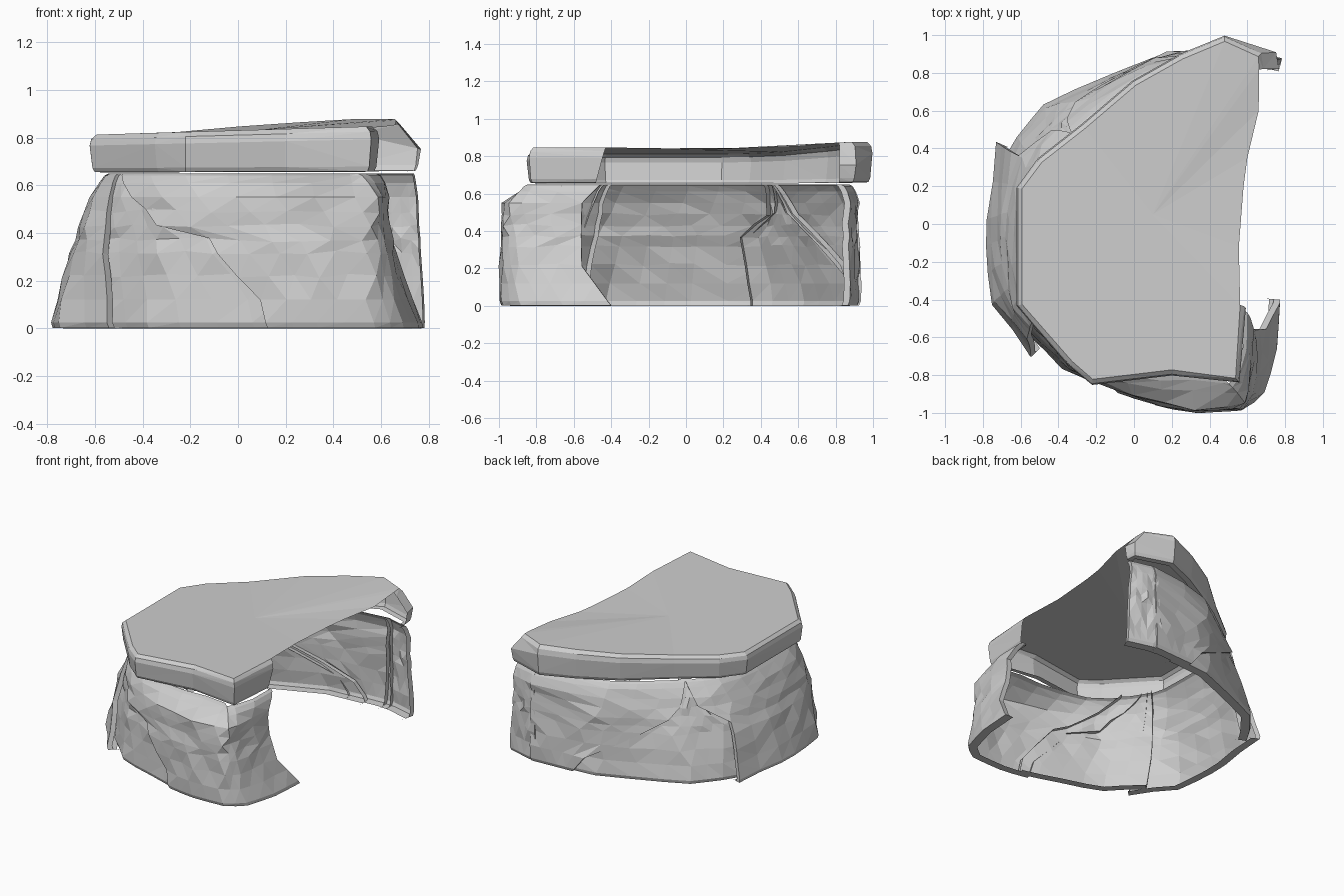
import bpy, bmesh, random
from mathutils import Vector

random.seed(4)
cube = bpy.data.objects.get("Cube")
if cube:
    bpy.data.objects.remove(cube)

stone = bpy.data.materials.new("grey stone")
stone.use_nodes = True
stone.diffuse_color = (0.62, 0.62, 0.62, 1)
bsdf = stone.node_tree.nodes["Principled BSDF"]
bsdf.inputs["Base Color"].default_value = stone.diffuse_color
bsdf.inputs["Roughness"].default_value = 0.9


def finish(name, bm):
    """Turn a bmesh into a flat-shaded stone object."""
    bmesh.ops.triangulate(bm, faces=bm.faces[:])
    mesh = bpy.data.meshes.new(name)
    bm.to_mesh(mesh)
    bm.free()
    mesh.materials.append(stone)
    obj = bpy.data.objects.new(name, mesh)
    bpy.context.collection.objects.link(obj)


def loft(bm, columns):
    """Skin a list of upright point columns, facing outward."""
    grid = [[bm.verts.new(p) for p in col] for col in columns]
    for a, b in zip(grid, grid[1:]):
        for j in range(len(a) - 1):
            bm.faces.new((a[j], a[j + 1], b[j + 1], b[j]))
    return grid


def along(path, s):
    """Point at a fractional index of a path."""
    s = max(0, min(s, len(path) - 1))
    i = min(int(s), len(path) - 2)
    return Vector(path[i]).lerp(Vector(path[i + 1]), s - i)


def outward(path, s):
    t = along(path, s + 0.5) - along(path, s - 0.5)
    return Vector((-t.y, t.x)).normalized()


# Wall plan at the ground and under the slab, from front leg round to back end
ground = [(.785, -.4), (.77, -.65), (.71, -.88), (.6, -.985), (.36, -1), (.16, -.975),
          (-.1, -.89), (-.37, -.81), (-.53, -.64), (-.75, -.45), (-.79, -.18), (-.78, .05),
          (-.69, .4), (-.59, .53), (-.48, .66), (-.2, .78), (.13, .91), (.58, .935), (.785, .88)]
crown = [(.63, -.46), (.625, -.7), (.6, -.9), (.57, -.965), (.34, -.98), (.12, -.94),
         (-.1, -.87), (-.3, -.77), (-.47, -.6), (-.58, -.42), (-.59, -.15), (-.59, .1),
         (-.52, .32), (-.42, .45), (-.3, .56), (-.1, .72), (.12, .86), (.57, .925), (.75, .88)]

# Height and inset of each row of the wall
rows = [(0, .07), (.002, .01), (.025, 0), (.12, 0), (.22, 0), (.32, 0), (.37, 0), (.43, 0),
        (.49, 0), (.55, 0), (.61, .012), (.64, .03), (.65, .05)]


def wall_point(s, z, inset):
    t = min(z / .62, 1)
    # the leg flares at its foot, the rest leans in towards the slab
    t = 1 - (1 - t) ** 2 if s < 3 else t ** 1.25
    a = along(ground, s).lerp(along(crown, s), t)
    # shoulder that closes the front wall in under the slab
    inset += .14 * max(0, 1 - abs(s - 4) / 3) * max(0, (z - .55) / .1)
    p = a - outward(ground, s) * inset
    return Vector((p.x, p.y, z))


def crack(*knots):
    """Position along the wall of a jagged crack, given as (height, position)."""
    def at(z):
        for (z0, s0), (z1, s1) in zip(knots, knots[1:]):
            if z <= z1:
                return s0 + (s1 - s0) * (z - z0) / (z1 - z0)
        return knots[-1][1]
    return at


def wall_panel(name, start, end, depth, flare=0):
    """One rock mass between two cracks; flare makes its ends jut out."""
    n = max(5, int((end(.3) - start(.3)) * 2))
    jitter = [[random.uniform(-.009, .009) for r in rows] for i in range(n + 1)]
    columns = []
    for i in range(-1, n + 2):
        k = max(0, min(i, n))
        lip = .035 if i != k else 0
        jut = flare * abs(2 * k / n - 1) ** 4
        col = []
        for j, (z, inset) in enumerate(rows):
            s = start(z) + (end(z) - start(z)) * k / n
            push = jitter[k][j] if 2 < j < 10 else 0
            height = z + (push if 3 < j < 9 else 0)
            fade = max(0, 1 - z / .6)
            col.append(wall_point(s, height, inset + depth + lip + push - jut * fade))
        columns.append(col)
    bm = bmesh.new()
    loft(bm, columns)
    finish(name, bm)


wall_panel("front_leg_rock", crack((0, 0), (.22, .5), (.55, .4), (.65, 0)),
           crack((0, 5.15), (.12, 5.25), (.37, 6.1), (.43, 7.1), (.65, 8.4)), 0)
wall_panel("front_recessed_rock", crack((0, 4.8), (.12, 4.9), (.37, 5.7), (.65, 7.8)),
           crack((0, 8.3), (.65, 8.8)), .02)
wall_panel("side_rock", crack((0, 7.85), (.65, 8.6)),
           crack((0, 12.1), (.37, 12), (.49, 13.2), (.65, 13.5)), 0, .06)
wall_panel("back_corner_rock", crack((0, 11.9), (.37, 11.8), (.49, 12.9), (.65, 13.2)),
           crack((0, 16.6), (.12, 16.4), (.49, 14.2), (.65, 13.8)), .015)
wall_panel("back_rock", crack((0, 16.3), (.12, 16.1), (.49, 13.9), (.65, 13.5)),
           crack((0, 17), (.65, 17.1)), 0)
wall_panel("back_end_rock", crack((0, 16.9), (.65, 17)), crack((0, 18), (.65, 18)), .005)

# Roof slab: a hollow cap whose rim is missing along the open side
rim = [(.58, -.43), (.55, -.83), (.2, -.79), (-.22, -.84), (-.34, -.74), (-.61, -.43),
       (-.61, .19), (-.5, .34), (-.27, .52), (0, .75), (.25, .89), (.48, .985),
       (.67, .9), (.68, .82)]
open_edge = [(.66, .6), (.6, .35), (.58, .2), (.555, -.12)]
slab_rows = [(.655, -.05), (.657, -.01), (.675, 0), (.78, .012), (.81, .005), (.83, -.018)]


def slab_top(p, z):
    """Tilt the slab up towards its open side and its back corner."""
    rise = .03 * p.x + .07 * max(0, p.y - .5)
    return Vector((p.x, p.y, z + rise * (z - .64) / .19))


columns = []
for i, base in enumerate(rim):
    col = []
    for j, (z, offset) in enumerate(slab_rows):
        p = Vector(base) + outward(rim, i) * offset
        if i > 11 and j < 4:  # broken lower corner sticks out
            p.x += .075
            z = min(z, .73)
        if i == 0:  # slanted end of the rim
            p.y -= .3 * (.83 - z)
        col.append(slab_top(p, z))
    columns.append(col)
bm = bmesh.new()
grid = loft(bm, columns)
edge = [bm.verts.new(slab_top(Vector(p), .826)) for p in open_edge]
border = [col[-1] for col in grid] + edge
middle = bm.verts.new(slab_top(Vector((.1, .05)), .83))
for a, b in zip(border, border[1:] + border[:1]):
    bm.faces.new((a, middle, b))
bmesh.ops.recalc_face_normals(bm, faces=bm.faces[:])
if middle.link_faces[0].normal.z < 0:
    bmesh.ops.reverse_faces(bm, faces=bm.faces[:])
finish("roof_slab", bm)
